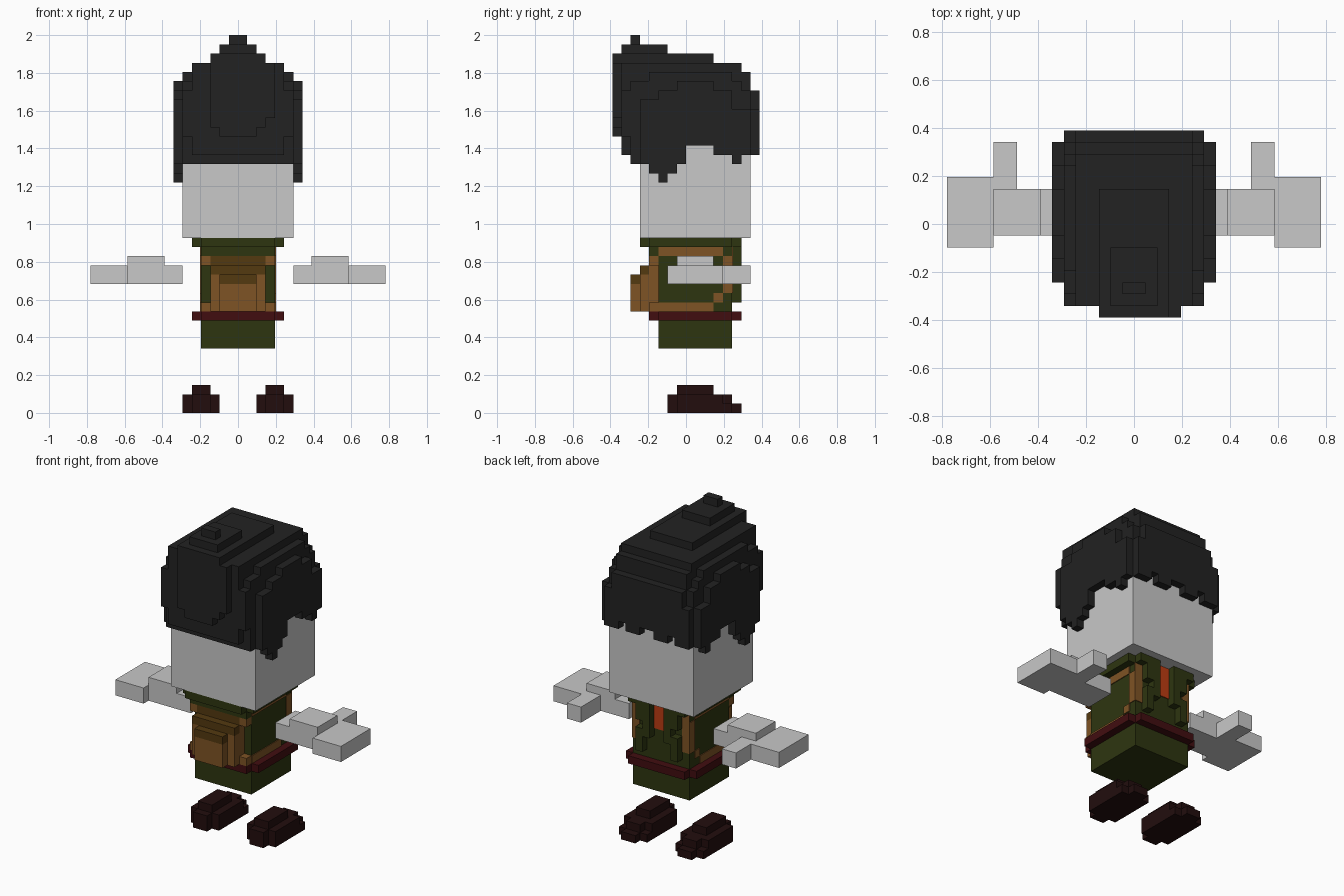
import bpy
import bmesh
from mathutils import Vector

U = 2 / 41   # edge of one block
T = 0.1      # plate thickness in blocks

if "Cube" in bpy.data.objects:
    bpy.data.objects.remove(bpy.data.objects["Cube"], do_unlink=True)


def material(name, *rgb):
    m = bpy.data.materials.new(name)
    m.use_nodes = True
    m.diffuse_color = (*rgb, 1)
    m.node_tree.nodes["Principled BSDF"].inputs["Base Color"].default_value = (*rgb, 1)
    return m


BLACK = material("hair black", .016, .016, .016)
GREY = material("light grey", .58, .58, .58)
GREEN = material("olive green", .027, .036, .005)
BROWN = material("leather brown", .21, .087, .018)
DARK = material("dark leather", .088, .041, .005)
BELT = material("belt red", .053, .004, .005)
SHOE = material("shoe brown", .016, .004, .004)
RED = material("bright red", .5, .045, .006)


def finish(name, bm, mat):
    mesh = bpy.data.meshes.new(name)
    bm.to_mesh(mesh)
    bm.free()
    mesh.materials.append(mat)
    obj = bpy.data.objects.new(name, mesh)
    bpy.context.collection.objects.link(obj)
    return obj


def blocks(name, mat, boxes, mirror=False):
    """Boxes given as x, y, z ranges in blocks, optionally copied to -x."""
    bm = bmesh.new()
    for x0, x1, y0, y1, z0, z1 in boxes:
        spans = [(x0, x1), (-x1, -x0)] if mirror else [(x0, x1)]
        for a, b in spans:
            new = bmesh.ops.create_cube(bm, size=1)["verts"]
            for v in new:
                v.co = Vector(((a + b) / 2 + v.co.x * (b - a),
                               (y0 + y1) / 2 + v.co.y * (y1 - y0),
                               (z0 + z1) / 2 + v.co.z * (z1 - z0))) * U
    return finish(name, bm, mat)


def voxels(name, mat, cells):
    """Outer skin of a set of unit cells, with flat areas merged."""
    bm = bmesh.new()
    for cell in cells:
        for axis in range(3):
            for side in (0, 1):
                n = list(cell)
                n[axis] += 2 * side - 1
                if tuple(n) in cells:
                    continue
                quad = []
                for i, j in ((0, 0), (1, 0), (1, 1), (0, 1)):
                    p = list(cell)
                    p[axis] += side
                    p[(axis + 1) % 3] += i
                    p[(axis + 2) % 3] += j
                    quad.append(bm.verts.new(Vector(p) * U))
                bm.faces.new(quad if side else quad[::-1])
    bmesh.ops.remove_doubles(bm, verts=bm.verts[:], dist=U / 10)
    bmesh.ops.dissolve_limit(bm, angle_limit=.01, verts=bm.verts[:], edges=bm.edges[:])
    return finish(name, bm, mat)


# Shoes: stepped soles and a raised instep
blocks("shoes", SHOE, [
    (2, 6, -1, 4, 0, 2), (3, 5, -2, 5, 0, 2),
    (2, 6, 4, 5, 0, 1), (3, 5, 5, 6, 0, 1), (3, 5, -1, 3, 2, 3)], True)

# Tunic, belt and collar
blocks("tunic", GREEN, [(-4, 4, -3, 5, 7, 18)])
blocks("belt", BELT, [(-5, 5, -3, 5, 10, 11), (-4, 4, -4, 6, 10, 11)])
blocks("collar", GREEN, [
    (-5, 5, -4, 5, 18, 19), (-4, 4, -5, -4, 18, 19), (-4, 4, -4, -3, 17, 18)])
blocks("lapels", GREEN, [
    (1, 4, 5, 6, 18, 19), (1, 3, 5, 6, 16, 18),
    (1, 2, 5, 6, 14, 16), (2, 3, 5, 6, 12, 15)], True)
blocks("neck_cloth", RED, [(-1, 1, 5, 5 + T, 15, 19)])

# Backpack with stepped flap
blocks("backpack", BROWN, [(-3, 3, -5, -3, 11, 15), (-2, 2, -6, -5, 11, 14),
                           (-3, 3, -4, -3, 15, 16)])
blocks("backpack_flap", DARK, [
    (-3, 3, -4, -3, 16, 17), (-3, 3, -5, -4, 15, 16), (-2, 2, -6, -5, 14, 15)])
blocks("strap_ends", BROWN, [(3, 4, -4, -3, 16, 17), (3, 4, -4, -3, 11, 12)], True)

# Straps running round the shoulders
S = 4 + T
blocks("shoulder_straps", BROWN, [
    (4, S, -3, 4, 17, 18), (4, S, 4, 5, 13, 17), (4, S, 3, 4, 12, 13),
    (4, S, -3, 3, 11, 12), (3, S, 5, 5 + T, 13, 18)], True)

# Arms: forearm, raised cuff, hand and thumb
blocks("arms", GREY, [
    (6, 12, -1, 3, 14, 16), (8, 12, -1, 3, 16, 17),
    (12, 16, -2, 4, 14, 16), (10, 12, 3, 7, 14, 16)], True)

# Head
blocks("head", GREY, [(-6, 6, -5, 7, 19, 31)])

# Hair: heights per row from y = -8 to 7, limited by the distance from the middle
ridge = [39, 40, 41, 40, 40, 40, 39, 39, 39, 39, 39, 38, 38, 38, 37, 35]
cap = [41, 40, 39, 38, 38, 37, 36]
upper_side = [0, 35, 36, 36, 37, 37, 37, 37, 37, 37, 37, 37, 37, 36, 35, 33]
outer_side = [0, 0, 0, 34, 34, 35, 35, 36, 36, 36, 36, 35, 35, 33, 33, 0]
side_fringe = [27, 26, 25, 26, 27, 29, 29, 29, 28, 28, 27, 28]
back_fringe = [29, 28, 28, 29, 28, 28]
front_lock = [30, 30, 31, 32]


def hair_span(x, y):
    d = x if x >= 0 else -x - 1
    top = min(ridge[y + 8], cap[d])
    if d == 5:
        top = min(top, upper_side[y + 8])
    if d == 6:
        return (side_fringe[y + 5] if -5 <= y < 7 else 99), outer_side[y + 8]
    if y == -8:
        return (front_lock[d] if -3 <= x < 4 else 99), top
    if y == -7:
        return (30 if d == 5 else 28), top
    if y == -6:
        return 27, top
    return (back_fringe[d] if y == 7 else 31), top


cells = set()
for x in range(-7, 7):
    for y in range(-8, 8):
        cells |= {(x, y, z) for z in range(*hair_span(x, y))}
voxels("hair", BLACK, cells)
